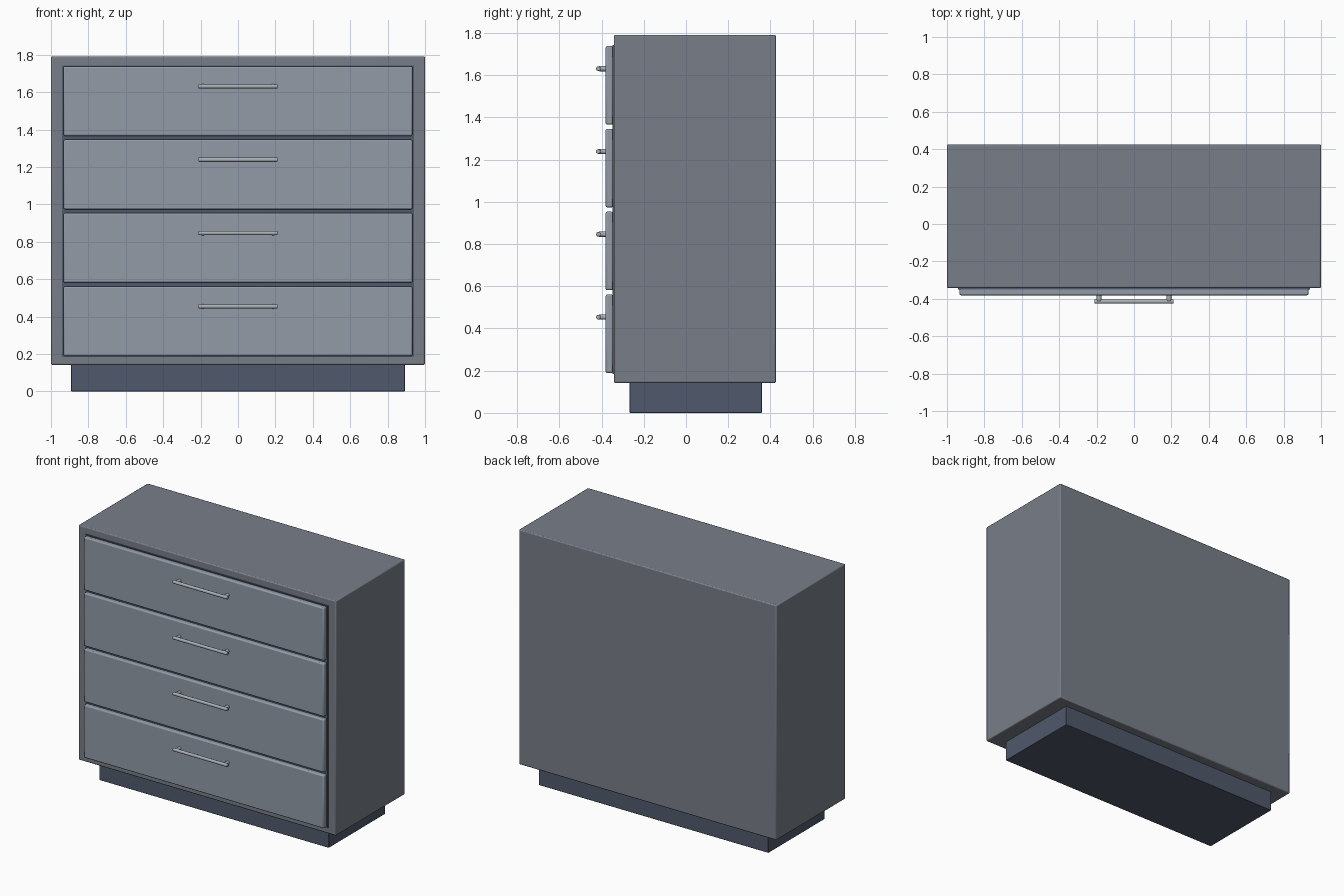
import bpy
from math import pi

if "Cube" in bpy.data.objects:
    bpy.data.objects.remove(bpy.data.objects["Cube"])


def material(name, rgb):
    m = bpy.data.materials.new(name)
    m.diffuse_color = (*rgb, 1)
    m.use_nodes = True
    m.node_tree.nodes["Principled BSDF"].inputs["Base Color"].default_value = m.diffuse_color
    return m


BODY = material("body_grey", (0.19, 0.21, 0.25))
FRONT = material("drawer_grey", (0.29, 0.33, 0.39))
DARK = material("dark_base", (0.08, 0.10, 0.15))
METAL = material("handle_metal", (0.40, 0.43, 0.47))


def finish(o, name, mat, bevel=0, segments=2):
    o.name = name
    o.data.materials.append(mat)
    if bevel:
        b = o.modifiers.new("bevel", "BEVEL")
        b.width, b.segments = bevel, segments
    bpy.ops.object.shade_smooth_by_angle()
    return o


def box(name, x, y, z, mat, bevel=0):
    """Box from (min, max) pairs."""
    lo, hi = zip(x, y, z)
    bpy.ops.mesh.primitive_cube_add(
        size=1, location=[(a + b) / 2 for a, b in zip(lo, hi)])
    o = bpy.context.object
    o.scale = [b - a for a, b in zip(lo, hi)]
    bpy.ops.object.transform_apply(location=False, rotation=False, scale=True)
    return finish(o, name, mat, bevel)


def rod(name, radius, length, loc, rot, mat, bevel=0):
    bpy.ops.mesh.primitive_cylinder_add(
        vertices=24, radius=radius, depth=length, location=loc, rotation=rot)
    return finish(bpy.context.object, name, mat, bevel)


# Plinth and carcass
box("plinth", (-0.892, 0.892), (-0.267, 0.36), (0, 0.145), DARK, 0.003)
box("carcass", (-1, 1), (-0.342, 0.426), (0.142, 1.791), BODY, 0.007)

# Dark backing seen in the gaps around the drawers
box("drawer_backing", (-0.941, 0.941), (-0.349, -0.33), (0.184, 1.743), DARK)

# Four drawers, each with a bar handle on two posts
for i in range(4):
    z = 0.189 + i * 0.3923
    hz = z + 0.265
    box(f"drawer_front_{i + 1}", (-0.933, 0.933), (-0.381, -0.345),
        (z, z + 0.372), FRONT, 0.008)
    rod(f"handle_bar_{i + 1}", 0.011, 0.424, (0, -0.415, hz),
        (0, pi / 2, 0), METAL, 0.003)
    for side, sx in (("left", -1), ("right", 1)):
        rod(f"handle_post_{side}_{i + 1}", 0.0125, 0.036,
            (sx * 0.187, -0.394, hz), (pi / 2, 0, 0), METAL, 0.002)
